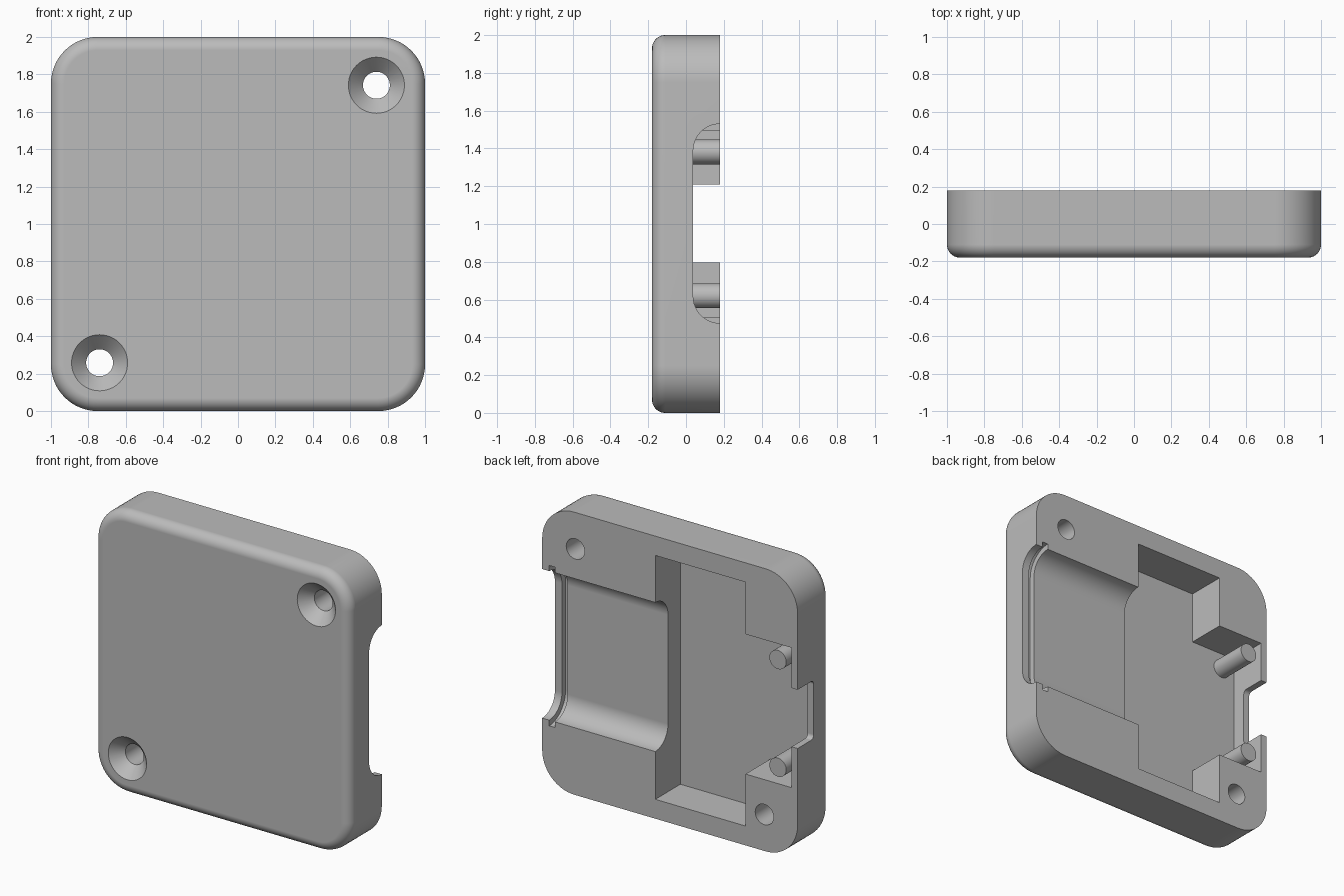
import bpy, bmesh, math
from mathutils import Vector

if "Cube" in bpy.data.objects:
    bpy.data.objects.remove(bpy.data.objects["Cube"], do_unlink=True)

FRONT, BACK = -0.18, 0.18
FLOOR = -0.10          # inner face of the front wall

grey = bpy.data.materials.new("light grey plastic")
grey.use_nodes = True
grey.diffuse_color = (0.5, 0.5, 0.5, 1)
grey.node_tree.nodes["Principled BSDF"].inputs["Base Color"].default_value = (0.5, 0.5, 0.5, 1)


def loft(name, rings):
    """Closed solid skinned through rings of equal point count."""
    bm = bmesh.new()
    loops = [[bm.verts.new(p) for p in ring] for ring in rings]
    n = len(loops[0])
    for a, b in zip(loops, loops[1:]):
        for i in range(n):
            j = (i + 1) % n
            bm.faces.new((a[i], a[j], b[j], b[i]))
    bm.faces.new(loops[0])
    bm.faces.new(loops[-1])
    bmesh.ops.recalc_face_normals(bm, faces=bm.faces)
    mesh = bpy.data.meshes.new(name)
    bm.to_mesh(mesh)
    bm.free()
    mesh.materials.append(grey)
    obj = bpy.data.objects.new(name, mesh)
    bpy.context.collection.objects.link(obj)
    return obj


def arc(cx, cy, r, start, end, steps=12):
    angles = [math.radians(start + (end - start) * i / steps) for i in range(steps + 1)]
    return [(cx + r * math.cos(t), cy + r * math.sin(t)) for t in angles]


def rounded_square(half, r):
    c = half - r
    corners = [(c, c, 0), (-c, c, 90), (-c, -c, 180), (c, -c, 270)]
    return [p for x, z, a in corners for p in arc(x, z, r, a, a + 90, 16)]


def lathe_y(name, x, z, profile, sides=48):
    """Round solid about an axis along y; profile holds (y, radius)."""
    return loft(name, [[Vector((px, y, pz)) for px, pz in arc(x, z, r, 0, 360 - 360 / sides, sides - 1)]
                       for y, r in profile])


def prism_x(name, outline, x0, x1):
    """Prism along x from a (y, z) outline."""
    return loft(name, [[Vector((x, y, z)) for y, z in outline] for x in (x0, x1)])


def cut(body, cutter):
    cutter.hide_render = True
    mod = body.modifiers.new("cut", 'BOOLEAN')
    mod.operation = 'DIFFERENCE'
    mod.solver = 'EXACT'
    mod.object = cutter
    bpy.context.view_layer.objects.active = body
    bpy.ops.object.modifier_apply(modifier=mod.name)
    bpy.data.objects.remove(cutter, do_unlink=True)


def smooth(obj):
    bpy.ops.object.select_all(action='DESELECT')
    obj.select_set(True)
    bpy.context.view_layer.objects.active = obj
    bpy.ops.object.shade_smooth_by_angle(angle=math.radians(30))


# Shell: rounded square block with a rounded front rim
RIM = 0.07
layers = [(BACK, 0)] + [(FRONT + RIM - RIM * math.sin(t), RIM - RIM * math.cos(t))
                        for t in (math.radians(90 * i / 10) for i in range(11))]
shell = loft("cover_shell", [[Vector((x, y, z + 1)) for x, z in rounded_square(1 - d, 0.25 - d)]
                             for y, d in layers])

# Deep stepped pocket, open at the back
half = [(0.114, 0.863), (-0.592, 0.863), (-0.592, 0.495), (-0.953, 0.495)]
pocket = half + [(x, -z) for x, z in reversed(half)]
cut(shell, loft("pocket_cutter", [[Vector((x, y, 1 + z)) for x, z in pocket] for y in (FLOOR, 0.3)]))


# Round-cornered channel through the left side, with a wider seal groove
def channel(grow):
    r = 0.142 + grow
    return ([(0.3, 0.475 - grow)] + arc(BACK, 0.617, r, 270, 180)
            + arc(BACK, 1.388, r, 180, 90) + [(0.3, 1.53 + grow)])


cut(shell, prism_x("channel_cutter", channel(0), 0.0, 1.2))
cut(shell, prism_x("groove_cutter", channel(0.04), 0.9, 0.945))

# Notch in the thin right wall
notch = [(0.3, 0.795)] + arc(0.03, 0.825, 0.03, 270, 180, 6) + arc(0.03, 1.18, 0.03, 180, 90, 6) + [(0.3, 1.21)]
cut(shell, prism_x("notch_cutter", notch, -1.2, -0.9))

# Countersunk screw holes in opposite corners
for side in (1, -1):
    sink = [(-0.2, 0.17), (FRONT, 0.15), (FRONT + 0.08, 0.072), (0.3, 0.072)]
    cut(shell, lathe_y("screw_cutter", 0.74 * side, 1 + 0.742 * side, sink))

smooth(shell)
shell.modifiers.new("even_shading", 'WEIGHTED_NORMAL').keep_sharp = True

# Locating posts beside the notch
for name, z in (("upper_post", 1.382), ("lower_post", 0.62)):
    smooth(lathe_y(name, -0.845, z, [(FLOOR - 0.02, 0.066), (BACK, 0.066)], 32))
